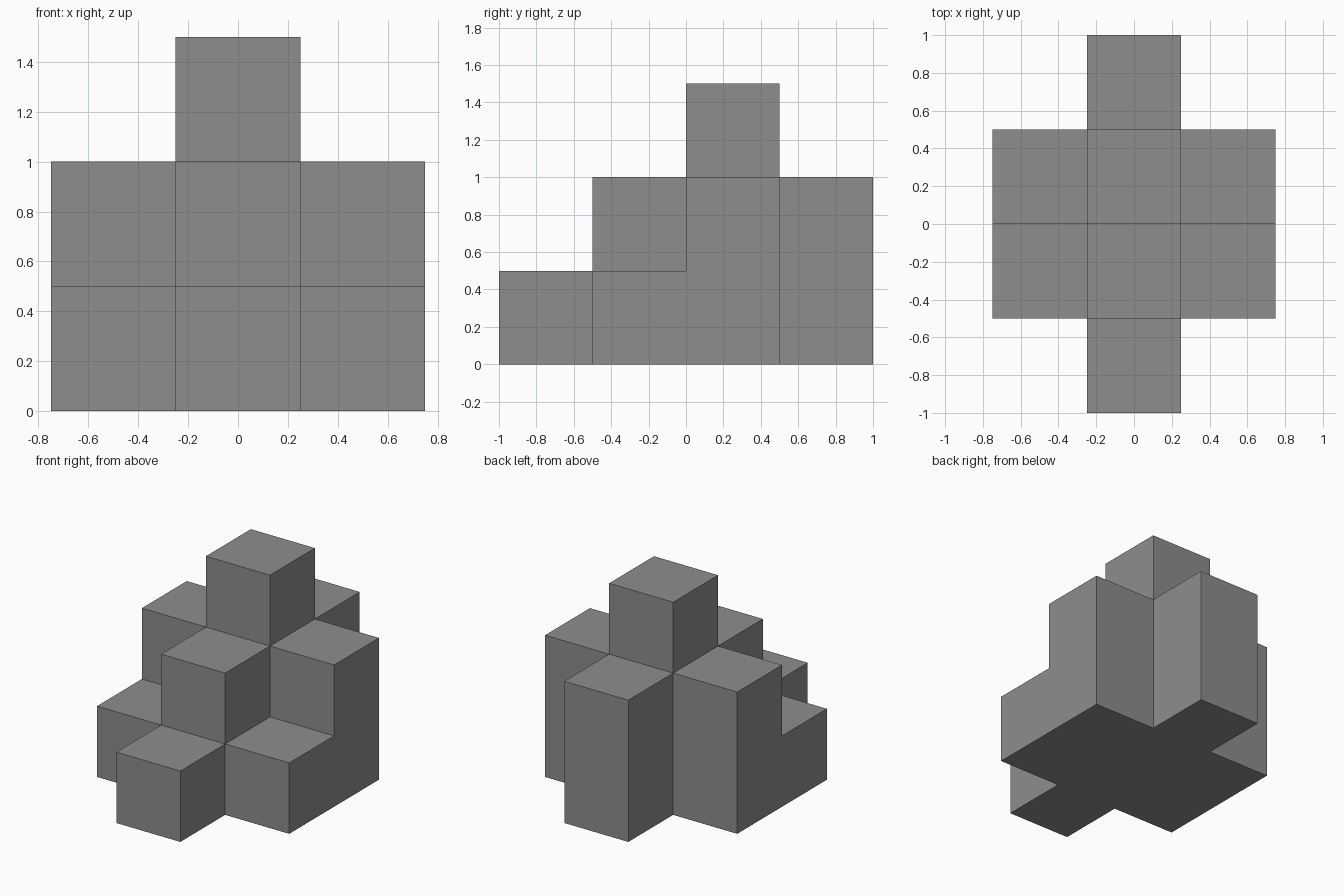
import bpy
import bmesh
from mathutils import Vector

STEP = 0.5

# Remove the default cube
old = bpy.data.objects.get("Cube")
if old:
    bpy.data.objects.remove(old, do_unlink=True)

# Plain grey material
grey = bpy.data.materials.new("grey")
grey.use_nodes = True
colour = (0.27, 0.27, 0.27, 1)
grey.diffuse_color = colour
grey.node_tree.nodes["Principled BSDF"].inputs["Base Color"].default_value = colour

# Column heights in blocks, front row to back row
centre_heights = [1, 2, 3, 2]
side_heights = [0, 1, 2, 0]

cells = set()
for row, (centre, side) in enumerate(zip(centre_heights, side_heights)):
    for column, height in ((-1, side), (0, centre), (1, side)):
        cells.update((column, row, level) for level in range(height))

# Build only the outer faces of the stacked blocks
bm = bmesh.new()
for cell in cells:
    middle = Vector((cell[0], cell[1] - 1.5, cell[2] + 0.5)) * STEP
    for axis in range(3):
        for sign in (-1, 1):
            neighbour = list(cell)
            neighbour[axis] += sign
            if tuple(neighbour) in cells:
                continue
            normal, u = Vector(), Vector()
            normal[axis] = sign
            u[(axis + 1) % 3] = 1
            v = normal.cross(u)
            corners = (-u - v, u - v, u + v, v - u)
            half = STEP / 2
            bm.faces.new([bm.verts.new(middle + (normal + c) * half) for c in corners])

# Weld the shell and merge coplanar faces into clean flat sides
bmesh.ops.remove_doubles(bm, verts=bm.verts, dist=0.001)
bmesh.ops.recalc_face_normals(bm, faces=bm.faces)
bmesh.ops.dissolve_limit(bm, angle_limit=0.01, verts=bm.verts, edges=bm.edges)

mesh = bpy.data.meshes.new("stepped_block_tower")
bm.to_mesh(mesh)
bm.free()
mesh.materials.append(grey)
tower = bpy.data.objects.new("stepped_block_tower", mesh)
bpy.context.collection.objects.link(tower)
